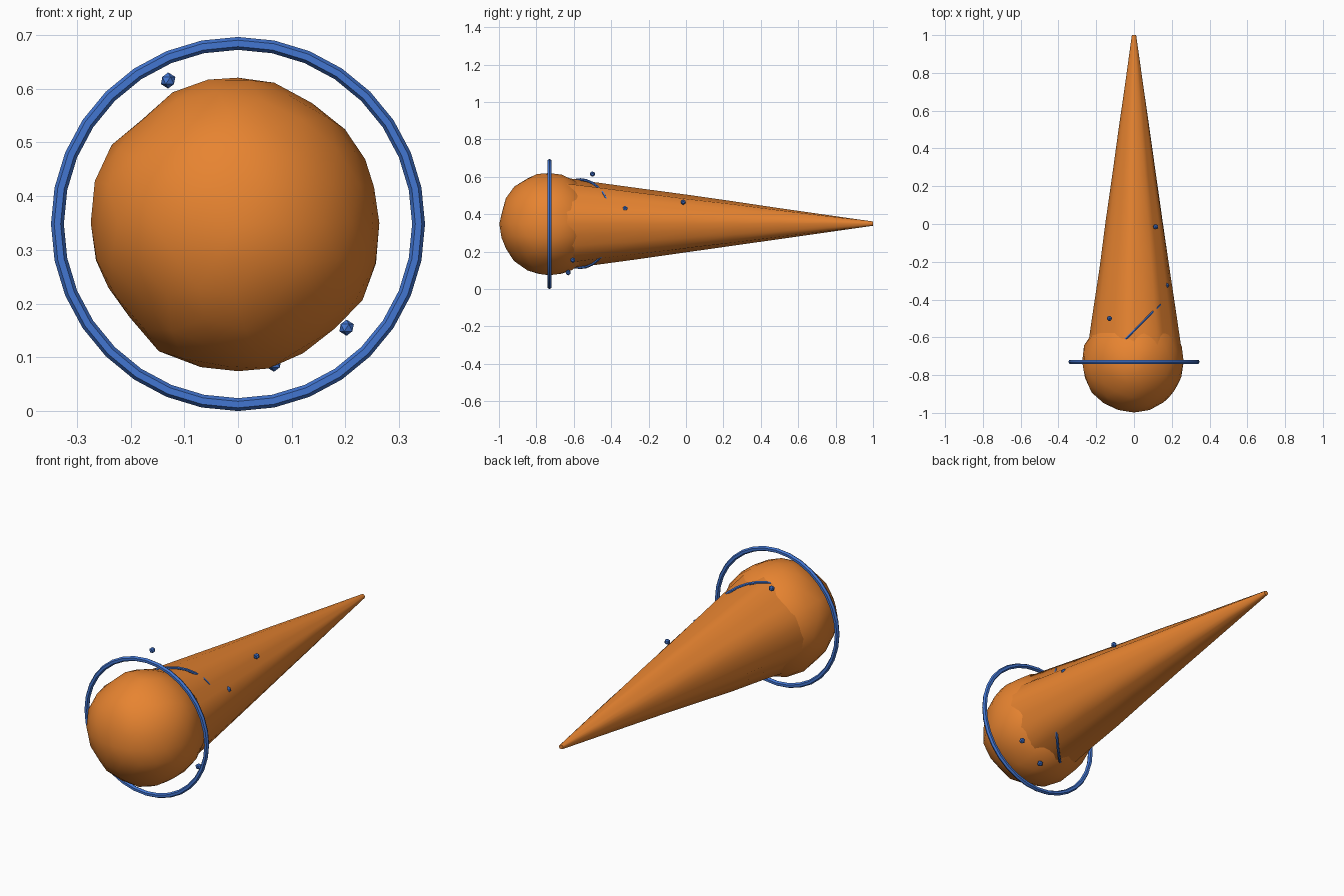
import bpy, bmesh, math, random
from mathutils import Vector, Matrix

random.seed(4)
old = bpy.data.objects.get("Cube")
if old:
    bpy.data.objects.remove(old)

HEAD = Vector((0, -0.73, 0.35))


def material(name, rgb):
    m = bpy.data.materials.new(name)
    m.use_nodes = True
    m.diffuse_color = (*rgb, 1)
    m.node_tree.nodes["Principled BSDF"].inputs["Base Color"].default_value = (*rgb, 1)
    return m


orange = material("orange", (0.80, 0.23, 0.03))
blue = material("blue", (0.055, 0.18, 0.64))


def finish(name, bm, mat, location, angle):
    """Turn a bmesh into a named object, smooth below the given angle."""
    bmesh.ops.recalc_face_normals(bm, faces=bm.faces)
    me = bpy.data.meshes.new(name)
    bm.to_mesh(me)
    bm.free()
    me.materials.append(mat)
    ob = bpy.data.objects.new(name, me)
    ob.location = location
    bpy.context.collection.objects.link(ob)
    bpy.ops.object.select_all(action="DESELECT")
    ob.select_set(True)
    bpy.context.view_layer.objects.active = ob
    bpy.ops.object.shade_smooth_by_angle(angle=math.radians(angle))
    return ob


def skin(bm, rings, closed):
    """Bridge successive vertex loops with quads."""
    count = len(rings)
    for i in range(count if closed else count - 1):
        a, b = rings[i], rings[(i + 1) % count]
        for j in range(len(a)):
            k = (j + 1) % len(a)
            bm.faces.new((a[j], a[k], b[k], b[j]))


def ring(name, location, major, minor, turn=0):
    """Hoop standing upright, its axis along y, turned about z."""
    bm = bmesh.new()
    loops = []
    for i in range(32):
        u = math.tau * i / 32
        loop = []
        for j in range(6):
            v = math.tau * j / 6
            r = major + minor * math.cos(v)
            loop.append(bm.verts.new((r * math.cos(u), minor * math.sin(v), r * math.sin(u))))
        loops.append(loop)
    skin(bm, loops, True)
    bm.transform(Matrix.Rotation(math.radians(turn), 4, "Z"))
    return finish(name, bm, blue, location, 30)


# Lumpy head: outline radius by angle around y, fading to a plain radius at the poles
outline = [.263, .264, .265, .265, .272, .272, .270, .268, .279,
           .276, .276, .265, .282, .279, .277, .272, .267, .276]
bm = bmesh.new()
bmesh.ops.create_icosphere(bm, subdivisions=3, radius=1)
for v in bm.verts:
    d = v.co.normalized()
    t = (math.atan2(d.z, d.x) % math.tau) / math.tau * len(outline)
    i, f = int(t), t % 1
    r = outline[i % len(outline)] * (1 - f) + outline[(i + 1) % len(outline)] * f
    w = 1 - d.y * d.y
    v.co = d * (r * w + 0.267 * (1 - w) + random.uniform(-0.004, 0.004))
finish("comet_head", bm, orange, HEAD, 60)

# Long ridged tail tapering backwards, its wide end buried in the head
bm = bmesh.new()
sides, steps = 24, 7
ridge = [random.uniform(-0.05, 0.05) for _ in range(sides)]
loops = []
for s in range(steps + 1):
    t = s / steps
    loop = []
    for i in range(sides):
        a = math.tau * i / sides
        r = (0.247 * (1 - t) + 0.011 * t) * (1 + ridge[i] + random.uniform(-0.015, 0.015))
        loop.append(bm.verts.new((r * math.cos(a), 1.73 * t, r * math.sin(a))))
    loops.append(loop)
skin(bm, loops, False)
for end in (loops[0], loops[-1]):
    bm.faces.new(end)
finish("comet_tail", bm, orange, HEAD, 60)

# Large hoop around the head and a turned one mostly inside the tail
ring("head_ring", (0, -0.73, 0.348), 0.336, 0.012)
ring("tail_ring", (0, -0.565, 0.35), 0.236, 0.007, 45)

# Small drifting orbs
orbs = [(-0.13, -0.50, 0.615), (0.115, -0.015, 0.465), (0.202, -0.605, 0.155),
        (0.067, -0.63, 0.088), (0.172, -0.325, 0.43)]
for n, place in enumerate(orbs):
    bm = bmesh.new()
    bmesh.ops.create_icosphere(bm, subdivisions=1, radius=0.015)
    finish(f"orb_{n + 1}", bm, blue, place, 30)
